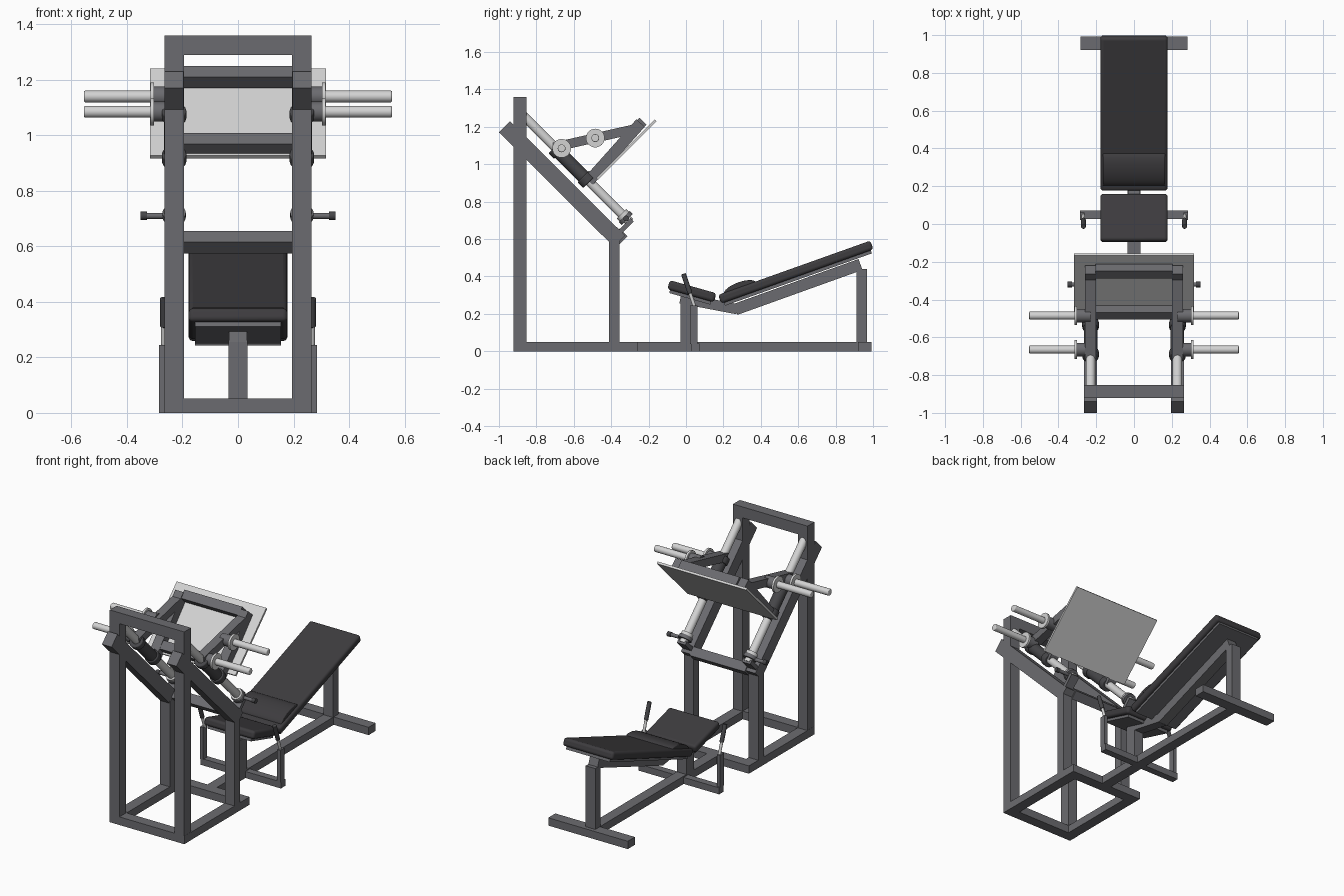
import bpy, bmesh, math
from mathutils import Vector, Matrix

if "Cube" in bpy.data.objects:
    bpy.data.objects.remove(bpy.data.objects["Cube"])


def material(name, r, g, b):
    m = bpy.data.materials.new(name)
    m.diffuse_color = (r, g, b, 1)
    m.use_nodes = True
    m.node_tree.nodes["Principled BSDF"].inputs["Base Color"].default_value = m.diffuse_color
    return m


FRAME = material("frame_grey", 0.148, 0.148, 0.16)
PAD = material("pad_charcoal", 0.047, 0.045, 0.049)
STEEL = material("light_steel", 0.65, 0.65, 0.65)
RUBBER = material("dark_rubber", 0.062, 0.062, 0.067)


def finish(name, bm, mat, matrix=Matrix(), bevel=0, smooth=False):
    bmesh.ops.recalc_face_normals(bm, faces=bm.faces)
    me = bpy.data.meshes.new(name)
    bm.to_mesh(me)
    bm.free()
    ob = bpy.data.objects.new(name, me)
    bpy.context.collection.objects.link(ob)
    ob.matrix_world = matrix
    me.materials.append(mat)
    if bevel:
        mod = ob.modifiers.new("soft_edges", 'BEVEL')
        mod.width, mod.segments = bevel, 4
    if smooth:
        bpy.ops.object.select_all(action='DESELECT')
        ob.select_set(True)
        bpy.context.view_layer.objects.active = ob
        bpy.ops.object.shade_smooth_by_angle(angle=math.radians(35))
    return ob


def axis_frame(p0, p1):
    """Matrix at the midpoint, z along the part, x kept along world x if possible."""
    a, b = Vector(p0), Vector(p1)
    d = (b - a).normalized()
    side = Vector((1, 0, 0)) if abs(d.x) < 0.9 else Vector((0, 1, 0))
    y = d.cross(side).normalized()
    x = y.cross(d)
    m = Matrix((x, y, d)).transposed().to_4x4()
    m.translation = (a + b) / 2
    return m, (b - a).length


def beam(name, p0, p1, w, h, mat=FRAME, bevel=0, roll=0):
    m, length = axis_frame(p0, p1)
    bm = bmesh.new()
    bmesh.ops.create_cube(bm, size=1)
    bmesh.ops.scale(bm, vec=(w, h, length), verts=bm.verts)
    return finish(name, bm, mat, m @ Matrix.Rotation(roll, 4, 'Z'), bevel, bevel > 0)


def box(name, x0, x1, y0, y1, z0, z1, mat=FRAME):
    bm = bmesh.new()
    bmesh.ops.create_cube(bm, size=1)
    bmesh.ops.scale(bm, vec=(x1 - x0, y1 - y0, z1 - z0), verts=bm.verts)
    return finish(name, bm, mat, Matrix.Translation(
        ((x0 + x1) / 2, (y0 + y1) / 2, (z0 + z1) / 2)))


def tube(name, p0, p1, r, mat, bevel=0):
    m, length = axis_frame(p0, p1)
    bm = bmesh.new()
    bmesh.ops.create_cone(bm, cap_ends=True, segments=32, radius1=r, radius2=r, depth=length)
    ob = finish(name, bm, mat, m, 0, True)
    if bevel:
        mod = ob.modifiers.new("rounded_rim", 'BEVEL')
        mod.width, mod.segments, mod.limit_method = bevel, 3, 'ANGLE'
    return ob


X = 0.23  # centre of the side frames

# Base frame
box("rear_base_bar", -0.265, 0.265, -0.922, -0.853, 0, 0.052)
box("middle_base_bar", -0.195, 0.195, -0.33, -0.26, 0, 0.05)
box("centre_base_rail", -0.034, 0.034, -0.26, 0.93, 0, 0.05)
box("end_foot_bar", -0.282, 0.282, 0.92, 0.992, 0, 0.05)
box("handle_base_bar", -0.285, 0.285, 0.027, 0.072, 0, 0.042)

# Tower crossbars
box("top_crossbar", -0.195, 0.195, -0.922, -0.853, 1.29, 1.36)
beam("lower_crossbar", (-0.196, -0.355, 0.615), (0.196, -0.355, 0.615),
     0.058, 0.058, roll=math.radians(45))

for s, tag in ((-1, "left"), (1, "right")):
    x = s * X
    # Tower side frame
    lo, hi = sorted((s * 0.195, s * 0.264))
    box(tag + "_base_rail", lo, hi, -0.86, -0.26, 0, 0.05)
    box(tag + "_rear_post", lo, hi, -0.922, -0.853, 0, 1.36)
    box(tag + "_front_post", lo, hi, -0.412, -0.355, 0.05, 0.6)
    beam(tag + "_incline_rail", (x, -0.97, 1.2), (x, -0.355, 0.588), 0.068, 0.085)

    # Guide rod, end bracket and stop
    tube(tag + "_guide_rod", (x, -0.87, 1.26), (x, -0.30, 0.69), 0.025, STEEL)
    beam(tag + "_rod_bracket", (x, -0.38, 0.61), (x, -0.288, 0.702), 0.06, 0.025)
    tube(tag + "_stop_ring", (x, -0.345, 0.735), (x, -0.331, 0.721), 0.036, STEEL)
    tube(tag + "_stop_collar", (x, -0.331, 0.721), (x, -0.315, 0.705), 0.042, FRAME)
    tube(tag + "_stop_pin", (x, -0.32, 0.71), (s * 0.335, -0.32, 0.71), 0.011, FRAME)
    tube(tag + "_stop_knob", (s * 0.328, -0.32, 0.71), (s * 0.352, -0.32, 0.71), 0.015, RUBBER)

    # Sliding carriage side: slim sleeve with a wider collar at each end
    tube(tag + "_slide_sleeve", (x, -0.70, 1.085), (x, -0.52, 0.905), 0.036, RUBBER)
    tube(tag + "_sleeve_top", (x, -0.705, 1.09), (x, -0.675, 1.06), 0.044, RUBBER, 0.006)
    tube(tag + "_sleeve_bottom", (x, -0.55, 0.935), (x, -0.518, 0.903), 0.044, RUBBER, 0.006)
    beam(tag + "_plate_arm", (x, -0.52, 0.91), (x, -0.243, 1.22), 0.058, 0.06)
    beam(tag + "_upper_arm", (x, -0.71, 1.09), (x, -0.29, 1.185), 0.058, 0.05)

    # Weight pegs
    for i, (y, z) in enumerate(((-0.665, 1.085), (-0.485, 1.14))):
        n = f"{tag}_weight_peg_{i + 1}"
        tube(n + "_hub", (x, y, z), (s * 0.305, y, z), 0.036, FRAME)
        tube(n + "_flange", (s * 0.302, y, z), (s * 0.316, y, z), 0.05, STEEL)
        tube(n, (s * 0.31, y, z), (s * 0.555, y, z), 0.021, STEEL, 0.005)

    # Seat side handle
    lo, hi = sorted((s * 0.262, s * 0.285))
    box(tag + "_handle_post", lo, hi, 0.022, 0.062, 0.04, 0.245)
    tube(tag + "_handle_rod", (s * 0.268, 0.045, 0.24), (s * 0.268, 0.012, 0.34), 0.009, STEEL)
    tube(tag + "_handle_grip", (s * 0.268, 0.022, 0.31), (s * 0.268, -0.014, 0.414),
         0.013, RUBBER, 0.003)

# Foot plate and its frame
beam("foot_plate", (0, -0.475, 0.922), (0, -0.162, 1.235), 0.635, 0.014, STEEL)
for n, y, z in (("upper", -0.25, 1.21), ("lower", -0.468, 0.97)):
    beam(n + "_carriage_bar", (-0.205, y, z), (0.205, y, z), 0.056, 0.054,
         roll=math.radians(45))

# Bench supports
box("seat_post", -0.034, 0.034, -0.03, 0.045, 0.04, 0.26)
box("back_post", -0.034, 0.034, 0.912, 0.967, 0.04, 0.44)
beam("seat_beam", (0, -0.03, 0.283), (0, 0.275, 0.225), 0.066, 0.055)
beam("back_beam", (0, 0.265, 0.224), (0, 0.933, 0.464), 0.066, 0.062)

# Bench pads with backing boards
for n, p0, p1 in (("seat", (0, -0.093, 0.356), (0, 0.156, 0.286)),
                  ("back", (0, 0.18, 0.278), (0, 0.994, 0.568))):
    a, b = Vector(p0), Vector(p1)
    d = (b - a).normalized()
    up = Vector((0, -d.z, d.y))
    beam(n + "_pad", a, b, 0.356, 0.05, PAD, bevel=0.016)
    beam(n + "_board", a + d * 0.015 - up * 0.033, b - d * 0.015 - up * 0.033,
         0.31, 0.018, FRAME)

# Lumbar cushion: shallow arc extruded across the back pad
bm = bmesh.new()
ring = []
for i in range(17):
    t = math.pi * i / 16
    ring.append(bm.verts.new((-0.165, -0.092 * math.cos(t), 0.034 * math.sin(t))))
face = bm.faces.new(ring)
ext = bmesh.ops.extrude_face_region(bm, geom=[face])
bmesh.ops.translate(bm, vec=(0.33, 0, 0),
                    verts=[v for v in ext["geom"] if isinstance(v, bmesh.types.BMVert)])
cushion = finish("lumbar_cushion", bm, PAD, Matrix.Translation((0, 0.29, 0.336))
                 @ Matrix.Rotation(math.radians(19.6), 4, 'X'), 0, True)
mod = cushion.modifiers.new("soft_edges", 'BEVEL')
mod.width, mod.segments, mod.limit_method = 0.008, 3, 'ANGLE'
